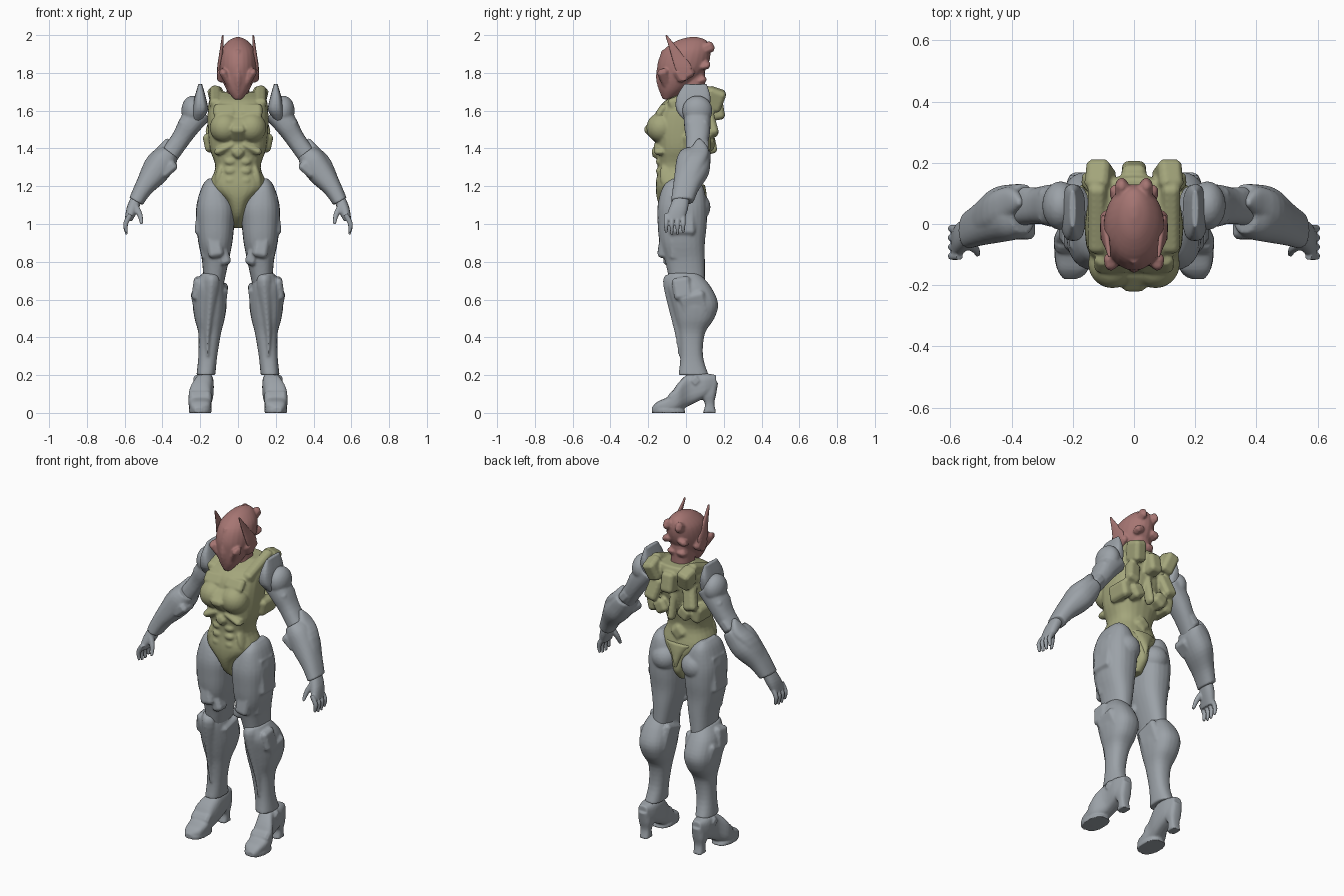
import bpy, bmesh, math
from mathutils import Vector, Matrix, Euler

cube = bpy.data.objects.get("Cube")
if cube:
    bpy.data.objects.remove(cube, do_unlink=True)


def material(name, color):
    mat = bpy.data.materials.new(name)
    mat.use_nodes = True
    mat.diffuse_color = (*color, 1)
    shader = mat.node_tree.nodes["Principled BSDF"]
    shader.inputs["Base Color"].default_value = (*color, 1)
    return mat


GREY = material("steel grey", (.33, .36, .39))
OLIVE = material("olive green", (.37, .38, .2))
RED = material("dusty red", (.38, .18, .17))


def skin(bm, loops, steps=4):
    """Close a smooth skin over a list of equal point loops."""
    last = len(loops) - 1
    fine = []
    for i in range(last):
        before, start, end, after = (loops[min(max(k, 0), last)] for k in range(i - 1, i + 3))
        for step in range(steps):
            t = step / steps
            row = []
            for p, q, r, w in zip(before, start, end, after):
                leave, arrive = (r - p) / 2, (w - q) / 2
                bend = (r - q) * 3 - leave * 2 - arrive
                twist = leave + arrive - (r - q) * 2
                row.append(q + leave * t + bend * t ** 2 + twist * t ** 3)
            fine.append(row)
    fine.append(loops[-1])
    rows = [[bm.verts.new(point) for point in loop] for loop in fine]
    count = len(rows[0])
    faces = [bm.faces.new(rows[0][::-1]), bm.faces.new(rows[-1])]
    for low, high in zip(rows, rows[1:]):
        for j in range(count):
            k = (j + 1) % count
            faces.append(bm.faces.new((low[j], low[k], high[k], high[j])))
    bmesh.ops.recalc_face_normals(bm, faces=faces)


def oval(power, count=24):
    """Points of a rounded, slightly squared unit outline."""
    for j in range(count):
        angle = math.tau * j / count
        yield tuple(math.copysign(abs(v) ** (2 / power), v) for v in (math.cos(angle), math.sin(angle)))


def ring(level, wide, near, far, x=0):
    """Cross-section: half width around x, and its near and far limits."""
    return level, wide, (near + far) / 2, (far - near) / 2, x


def loft(bm, *rings, along="z", power=2.4):
    loops = []
    for level, wide, middle, half, x in rings:
        loop = []
        for c, s in oval(power):
            side, other = x + wide * c, middle + half * s
            loop.append(Vector((side, other, level) if along == "z" else (side, level, other)))
        loops.append(loop)
    skin(bm, loops)


def node(*at, across, deep):
    """Point of a limb path with its two radii."""
    return Vector(at), across, deep


def tube(bm, *nodes):
    depth = Vector((0, 1, 0))
    loops = []
    for i, (at, across, deep) in enumerate(nodes):
        heading = nodes[min(i + 1, len(nodes) - 1)][0] - nodes[max(i - 1, 0)][0]
        side = depth.cross(heading).normalized()
        loops.append([at + side * c * across + depth * s * deep for c, s in oval(power=2.4)])
    skin(bm, loops)


def place(at, size, pitch, roll, side=1):
    turn = Euler((math.radians(pitch), math.radians(roll) * side, 0))
    return Matrix.LocRotScale(Vector((at[0] * side, at[1], at[2])), turn, Vector(size))


def lump(bm, at, size, pitch=0, roll=0, sides=(1,)):
    """Soft muscle form."""
    for side in sides:
        bmesh.ops.create_icosphere(bm, subdivisions=3, radius=1, matrix=place(at, size, pitch, roll, side))


def plate(bm, at, size, pitch=0, roll=0, sides=(1,)):
    """Chamfered armour block."""
    for side in sides:
        made = bmesh.ops.create_cube(bm, size=2, matrix=place(at, size, pitch, roll, side))
        edges = {edge for vert in made["verts"] for edge in vert.link_edges}
        bmesh.ops.bevel(bm, geom=list(edges), offset=.015, segments=1, affect="EDGES")


def finish(bm, name, mat, mirror=True, voxel=.007, soften=3):
    """Fuse the shapes of a part into one sculpted surface."""
    mesh = bpy.data.meshes.new(name)
    bm.to_mesh(mesh)
    bm.free()
    mesh.materials.append(mat)
    obj = bpy.data.objects.new(name, mesh)
    bpy.context.collection.objects.link(obj)
    fuse = obj.modifiers.new("Fuse", "REMESH")
    fuse.mode, fuse.voxel_size, fuse.use_smooth_shade = "VOXEL", voxel, True
    soft = obj.modifiers.new("Soften", "SMOOTH")
    soft.factor, soft.iterations = .5, soften
    if mirror:
        obj.modifiers.new("Mirror", "MIRROR").use_mirror_merge = False


BOTH = (1, -1)

# Torso suit with chest, ribs, belly and back armour
bm = bmesh.new()
loft(bm, ring(.98, wide=.03, near=-.03, far=.05), ring(1.04, wide=.04, near=-.11, far=.1),
     ring(1.12, wide=.07, near=-.15, far=.1), ring(1.2, wide=.15, near=-.16, far=.09),
     ring(1.3, wide=.12, near=-.15, far=.07), ring(1.4, wide=.15, near=-.16, far=.09),
     ring(1.5, wide=.16, near=-.17, far=.12), ring(1.6, wide=.16, near=-.15, far=.14),
     ring(1.66, wide=.15, near=-.1, far=.16), ring(1.7, wide=.11, near=.01, far=.15))
lump(bm, at=(.07, -.13, 1.51), size=(.08, .08, .08), sides=BOTH)
plate(bm, at=(0, -.16, 1.5), size=(.04, .05, .05), pitch=45)
plate(bm, at=(.07, -.13, 1.6), size=(.06, .02, .04), pitch=-35, sides=BOTH)
plate(bm, at=(.12, .02, 1.67), size=(.03, .12, .03), pitch=20, sides=BOTH)
plate(bm, at=(.07, -.14, 1.4), size=(.06, .03, .02), roll=25, sides=BOTH)
plate(bm, at=(0, -.16, 1.38), size=(.03, .02, .03), roll=45)
for row in range(3):
    lump(bm, at=(.04, -.14, 1.23 + row / 20), size=(.03, .02, .02), sides=BOTH)
lump(bm, at=(.1, -.1, 1.26), size=(.02, .04, .07), roll=-15, sides=BOTH)
plate(bm, at=(.15, .06, 1.43), size=(.03, .07, .05), roll=12, sides=BOTH)
plate(bm, at=(.11, .15, 1.66), size=(.04, .05, .06), pitch=-20, roll=15, sides=BOTH)
plate(bm, at=(.12, .13, 1.53), size=(.04, .03, .07), pitch=15, roll=-15, sides=BOTH)
plate(bm, at=(.08, .11, 1.43), size=(.04, .04, .04), roll=30, sides=BOTH)
plate(bm, at=(0, .16, 1.61), size=(.04, .04, .06), pitch=10)
plate(bm, at=(0, .12, 1.47), size=(.02, .03, .1), pitch=12)
plate(bm, at=(0, .06, 1.27), size=(.04, .03, .04), roll=45)
finish(bm, "torso_suit", OLIVE, mirror=False)

# Seat strap between the hips
bm = bmesh.new()
loft(bm, ring(1, wide=.02, near=-.03, far=.07), ring(1.08, wide=.02, near=-.03, far=.11),
     ring(1.15, wide=.05, near=-.03, far=.11), ring(1.21, wide=.1, near=-.03, far=.1))
finish(bm, "seat_strap", OLIVE, mirror=False)

# Helmet with neck, visor ridge, cheek guards and rear crest
bm = bmesh.new()
loft(bm, ring(1.66, wide=.02, near=-.12, far=-.08), ring(1.71, wide=.06, near=-.14, far=0),
     ring(1.78, wide=.09, near=-.15, far=.08), ring(1.85, wide=.1, near=-.15, far=.12),
     ring(1.92, wide=.09, near=-.12, far=.13), ring(1.97, wide=.05, near=-.05, far=.11),
     ring(1.99, wide=.01, near=.02, far=.06), power=2)
loft(bm, ring(1.6, wide=.07, near=-.05, far=.1), ring(1.7, wide=.06, near=-.04, far=.1),
     ring(1.8, wide=.06, near=-.04, far=.1))
loft(bm, ring(1.67, wide=.01, near=-.13, far=-.1), ring(1.78, wide=.03, near=-.16, far=-.1),
     ring(1.92, wide=.02, near=-.13, far=-.08), power=1.5)
plate(bm, at=(.06, -.11, 1.77), size=(.02, .03, .06), pitch=20, roll=30, sides=BOTH)
plate(bm, at=(.09, -.01, 1.8), size=(.02, .05, .04), pitch=30, sides=BOTH)
plate(bm, at=(.04, .11, 1.93), size=(.02, .04, .03), pitch=25, sides=BOTH)
plate(bm, at=(.05, .1, 1.84), size=(.03, .03, .02), pitch=20, roll=20, sides=BOTH)
plate(bm, at=(.03, .08, 1.76), size=(.03, .03, .02), pitch=20, sides=BOTH)
finish(bm, "helmet", RED, mirror=False, voxel=.006)

# Ear blades
bm = bmesh.new()
loft(bm, ring(1.76, x=.1, wide=.01, near=-.03, far=0), ring(1.83, x=.1, wide=.01, near=-.06, far=.03),
     ring(1.9, x=.09, wide=.01, near=-.08, far=-.02), ring(2, x=.08, wide=.005, near=-.11, far=-.1))
finish(bm, "ear_blades", RED, voxel=.003, soften=1)

# Shoulder shields
bm = bmesh.new()
loft(bm, ring(1.54, x=.22, wide=.02, near=0, far=.1), ring(1.6, x=.2, wide=.04, near=-.05, far=.12),
     ring(1.67, x=.2, wide=.03, near=-.05, far=.13), ring(1.74, x=.2, wide=.01, near=-.01, far=.11), power=3)
finish(bm, "shoulder_shields", GREY, voxel=.005, soften=1)

# Upper arms with shoulder caps
bm = bmesh.new()
tube(bm, node(.2, .06, 1.6, across=.07, deep=.07), node(.26, .06, 1.52, across=.06, deep=.07),
     node(.31, .06, 1.44, across=.05, deep=.06), node(.41, .04, 1.3, across=.05, deep=.05))
lump(bm, at=(.24, .06, 1.6), size=(.06, .08, .08))
plate(bm, at=(.27, .06, 1.55), size=(.05, .06, .02), roll=38)
plate(bm, at=(.34, .09, 1.41), size=(.03, .03, .04), roll=-40)
finish(bm, "upper_arms", GREY)

# Forearm gauntlets with elbow fins
bm = bmesh.new()
tube(bm, node(.36, .05, 1.38, across=.05, deep=.08), node(.39, .04, 1.34, across=.07, deep=.09),
     node(.44, .03, 1.27, across=.07, deep=.09), node(.5, 0, 1.19, across=.05, deep=.07),
     node(.54, -.02, 1.12, across=.04, deep=.06))
tube(bm, node(.37, .07, 1.45, across=.01, deep=.01), node(.4, .07, 1.39, across=.03, deep=.05),
     node(.46, .04, 1.31, across=.04, deep=.06), node(.56, -.02, 1.13, across=.01, deep=.03))
plate(bm, at=(.37, 0, 1.29), size=(.05, .05, .03), roll=40)
finish(bm, "gauntlets", GREY, soften=2)

# Hands with four fingers and a thumb
bm = bmesh.new()
tube(bm, node(.53, -.02, 1.15, across=.03, deep=.04), node(.56, -.04, 1.08, across=.03, deep=.05),
     node(.58, -.06, 1.02, across=.02, deep=.05))
for finger in range(4):
    y = finger * .03 - .105
    tip = .94 + abs(finger - 1.5) / 100
    tube(bm, node(.57, y, 1.05, across=.013, deep=.012), node(.595, y, 1, across=.013, deep=.012),
         node(.59, y, tip, across=.007, deep=.007))
tube(bm, node(.55, -.06, 1.1, across=.02, deep=.02), node(.52, -.08, 1.05, across=.014, deep=.014),
     node(.51, -.1, 1, across=.008, deep=.008))
finish(bm, "hands", GREY, voxel=.005, soften=1)

# Thighs with hip plates and muscle forms
bm = bmesh.new()
loft(bm, ring(1.24, x=.14, wide=.02, near=-.07, far=.05), ring(1.2, x=.13, wide=.06, near=-.12, far=.09),
     ring(1.1, x=.12, wide=.1, near=-.15, far=.11), ring(1, x=.12, wide=.1, near=-.15, far=.11),
     ring(.9, x=.12, wide=.09, near=-.14, far=.1), ring(.8, x=.12, wide=.07, near=-.11, far=.1),
     ring(.66, x=.13, wide=.05, near=-.08, far=.1))
lump(bm, at=(.1, .05, 1.09), size=(.08, .08, .08))
plate(bm, at=(.19, -.02, 1.05), size=(.03, .07, .11), roll=-6)
plate(bm, at=(.13, -.11, .92), size=(.04, .03, .1), pitch=-8, roll=10)
plate(bm, at=(.08, -.08, .84), size=(.03, .04, .06), roll=20)
plate(bm, at=(.17, -.03, .87), size=(.03, .06, .06), roll=10)
finish(bm, "thighs", GREY)

# Greaves with knee points, shin ridge and calf armour
bm = bmesh.new()
loft(bm, ring(.74, x=.14, wide=.05, near=-.09, far=.07), ring(.67, x=.15, wide=.08, near=-.1, far=.13),
     ring(.58, x=.15, wide=.09, near=-.08, far=.17), ring(.5, x=.15, wide=.08, near=-.06, far=.15),
     ring(.42, x=.15, wide=.06, near=-.04, far=.1), ring(.3, x=.16, wide=.05, near=-.03, far=.09),
     ring(.2, x=.17, wide=.05, near=-.04, far=.12))
loft(bm, ring(.73, x=.14, wide=.03, near=-.11, far=-.06), ring(.67, x=.14, wide=.04, near=-.12, far=-.05),
     ring(.42, x=.16, wide=.02, near=-.06, far=0), ring(.3, x=.16, wide=.01, near=-.04, far=0), power=1.5)
plate(bm, at=(.22, -.02, .66), size=(.02, .05, .06), pitch=10, roll=-8)
plate(bm, at=(.21, .04, .58), size=(.03, .07, .06), pitch=15, roll=12)
plate(bm, at=(.08, .04, .6), size=(.02, .07, .08), pitch=15, roll=-6)
finish(bm, "greaves", GREY)

# Boots with soles, ankle guards, toe caps and high heels
bm = bmesh.new()
loft(bm, ring(-.18, x=.21, wide=.02, near=0, far=.03), ring(-.15, x=.2, wide=.05, near=0, far=.06),
     ring(-.09, x=.2, wide=.06, near=0, far=.09), ring(-.04, x=.2, wide=.06, near=.01, far=.16),
     ring(.02, x=.18, wide=.05, near=.04, far=.21), ring(.1, x=.18, wide=.05, near=.08, far=.21),
     ring(.16, x=.18, wide=.03, near=.12, far=.2), along="y", power=3)
loft(bm, ring(0, x=.18, wide=.03, near=.09, far=.16), ring(.05, x=.18, wide=.03, near=.1, far=.15),
     ring(.1, x=.18, wide=.04, near=.07, far=.16), ring(.16, x=.18, wide=.04, near=.04, far=.17), power=3)
loft(bm, ring(0, x=.2, wide=.06, near=-.18, far=0), ring(.02, x=.2, wide=.06, near=-.18, far=-.01))
plate(bm, at=(.22, .05, .17), size=(.015, .03, .03), pitch=45)
plate(bm, at=(.2, -.07, .09), size=(.06, .02, .03), pitch=-40)
finish(bm, "boots", GREY, voxel=.006, soften=2)
